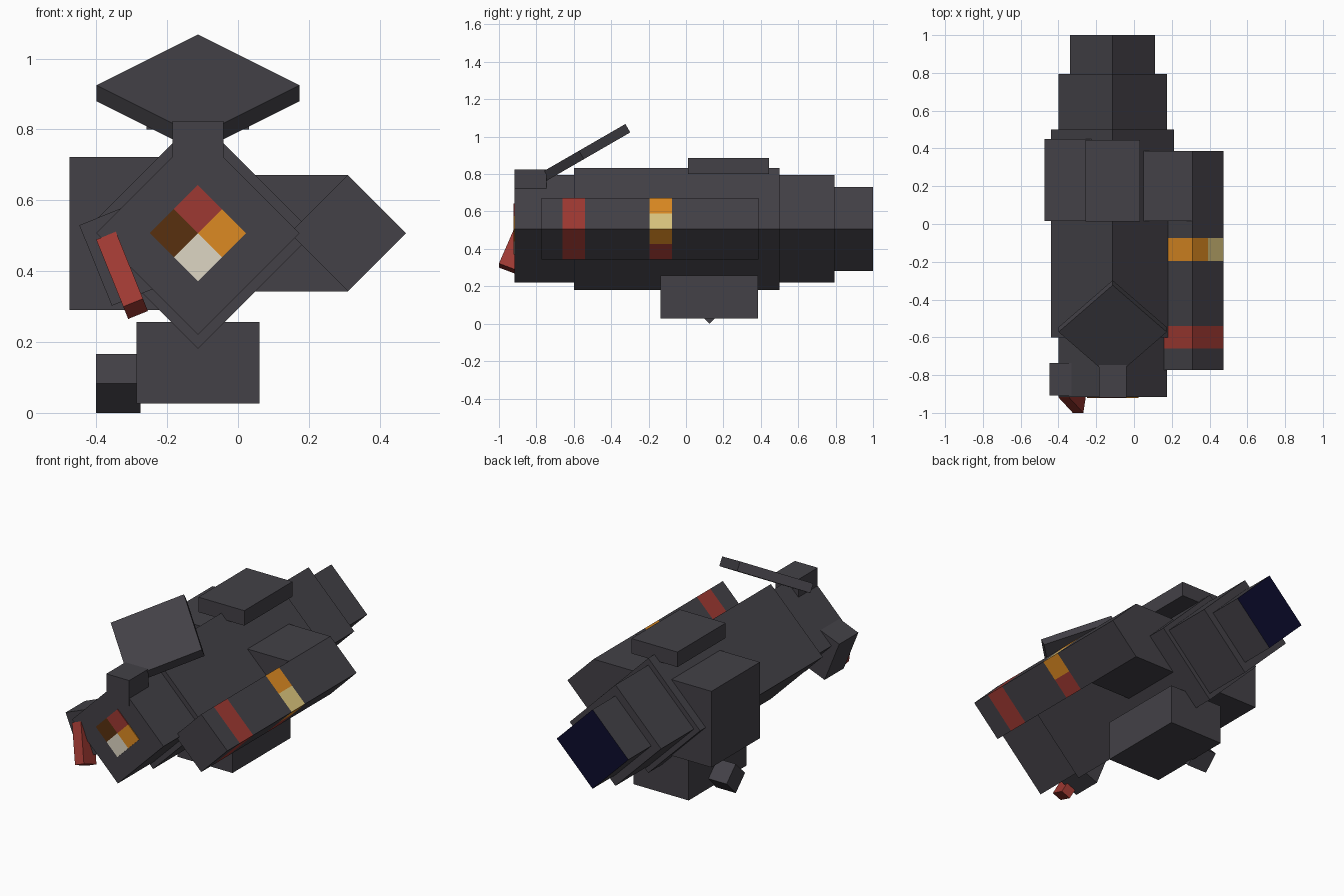
import bpy, bmesh
from math import radians, sqrt
from mathutils import Matrix, Vector

cube = bpy.data.objects.get("Cube")
if cube:
    bpy.data.objects.remove(cube, do_unlink=True)


def material(name, rgb):
    linear = [((c / 255 + 0.055) / 1.055) ** 2.4 if c > 10 else c / 255 / 12.92 for c in rgb]
    m = bpy.data.materials.new(name)
    m.use_nodes = True
    m.diffuse_color = (*linear, 1)
    m.node_tree.nodes["Principled BSDF"].inputs["Base Color"].default_value = (*linear, 1)
    return m


grey = material("dark grey", (67, 65, 71))
navy = material("navy", (12, 12, 45))
red = material("red", (158, 57, 50))
orange = material("orange", (220, 138, 34))
pale = material("pale yellow", (220, 198, 126))
cream = material("cream", (222, 214, 196))
brown = material("dark brown", (88, 48, 15))


def rot(angle, axis):
    return Matrix.Rotation(radians(angle), 4, axis)


def box(name, center, size, mats, turn=Matrix(), cuts=(), rule=None):
    """Box, turned, optionally sliced by (point, normal) planes and coloured by a rule."""
    bm = bmesh.new()
    bmesh.ops.create_cube(bm, size=1)
    bm.transform(Matrix.Translation(center) @ turn @ Matrix.Diagonal((*size, 1)))
    for point, normal in cuts:
        bmesh.ops.bisect_plane(bm, geom=bm.verts[:] + bm.edges[:] + bm.faces[:],
                               plane_co=point, plane_no=normal)
    bm.normal_update()
    if rule:
        for f in bm.faces:
            f.material_index = mats.index(rule(f.calc_center_median(), f.normal))
    mesh = bpy.data.meshes.new(name)
    bm.to_mesh(mesh)
    bm.free()
    for m in mats:
        mesh.materials.append(m)
    obj = bpy.data.objects.new(name, mesh)
    bpy.context.collection.objects.link(obj)
    return obj


def block(name, x, y, z):
    """Upright grey box from its extents."""
    box(name, [sum(r) / 2 for r in (x, y, z)], [r[1] - r[0] for r in (x, y, z)], [grey])


def diamond(name, x, z, radius, y, mats=(grey,), **extra):
    """Square bar along y standing on its edge."""
    side = radius * sqrt(2)
    box(name, (x, sum(y) / 2, z), (side, y[1] - y[0], side), list(mats), rot(45, 'Y'), **extra)


MX, MZ = -0.113, 0.507

# Main body in three steps, with a dark rear end
diamond("body_core", MX, MZ, 0.326, (-0.6, 0.5))
diamond("body_sleeve", MX, MZ, 0.287, (-0.917, 0.795))
diamond("rear_nozzle", MX, MZ, 0.225, (0.7, 1.0), (grey, navy),
        rule=lambda c, n: navy if n.y > 0.9 else grey)

# Four coloured lenses on the front
q = 0.068
for name, dx, dz, mat in (("upper", 0, q, red), ("lower", 0, -q, cream),
                          ("right", -q, 0, brown), ("left", q, 0, orange)):
    diamond(name + "_front_lens", MX + dx, MZ + dz, q, (-0.921, -0.914), (mat,))

# Side barrel with a red band and a multicoloured band
BX, BR = 0.31, 0.164
RED_BAND, MIXED_BAND = (-0.66, -0.54), (-0.195, -0.075)


def barrel_colour(c, n):
    if abs(n.y) > 0.5:
        return grey
    if RED_BAND[0] < c.y < RED_BAND[1]:
        return red
    if MIXED_BAND[0] < c.y < MIXED_BAND[1]:
        if n.z > 0:
            return pale if n.x > 0 and c.z < MZ + BR / 2 else orange
        return orange if n.x > 0 and c.z > MZ - BR / 2 else red
    return grey


slices = [((0, y, 0), (0, 1, 0)) for y in RED_BAND + MIXED_BAND]
slices += [((0, 0, MZ + s * BR / 2), (0, 0, 1)) for s in (-1, 1)]
diamond("side_barrel", BX, MZ, BR, (-0.773, 0.387),
        (grey, red, orange, pale), cuts=slices, rule=barrel_colour)
block("side_barrel_mount", (0, BX), (0.015, 0.387), (MZ - BR, MZ + BR))

# Housings around the body
block("right_housing", (-0.475, -0.15), (0.015, 0.45), (0.29, 0.722))
block("top_housing", (-0.258, 0.031), (0.012, 0.445), (0.80, 0.885))
block("lower_housing", (-0.286, 0.06), (-0.135, 0.385), (0.027, 0.257))

# Small square knob sticking out of the lower housing
box("side_knob", (-0.338, 0.125, 0.083), (0.125, 0.117, 0.117), [grey], rot(45, 'X'))

# Sight post with a tilted square plate
block("sight_post", (-0.185, -0.041), (-0.918, -0.745), (0.68, 0.824))
box("sight_plate", (MX, -0.559, 0.902), (0.405, 0.405, 0.052), [grey],
    rot(30, 'X') @ rot(45, 'Z'))

# Tilted grip block on the front right corner
lean = rot(-22, 'Y')
box("trigger_block", Vector((-0.402, -0.821, 0.416)) + lean @ Vector((0.1, 0, 0)),
    (0.2, 0.172, 0.245), [grey], lean)

# Red trigger bar angled out of the grip block
swing = lean @ rot(-22, 'X')
box("trigger", Vector((-0.296, -1.0, 0.311)) + swing @ Vector((0, 0.05, 0.11)),
    (0.06, 0.1, 0.22), [red], swing)
